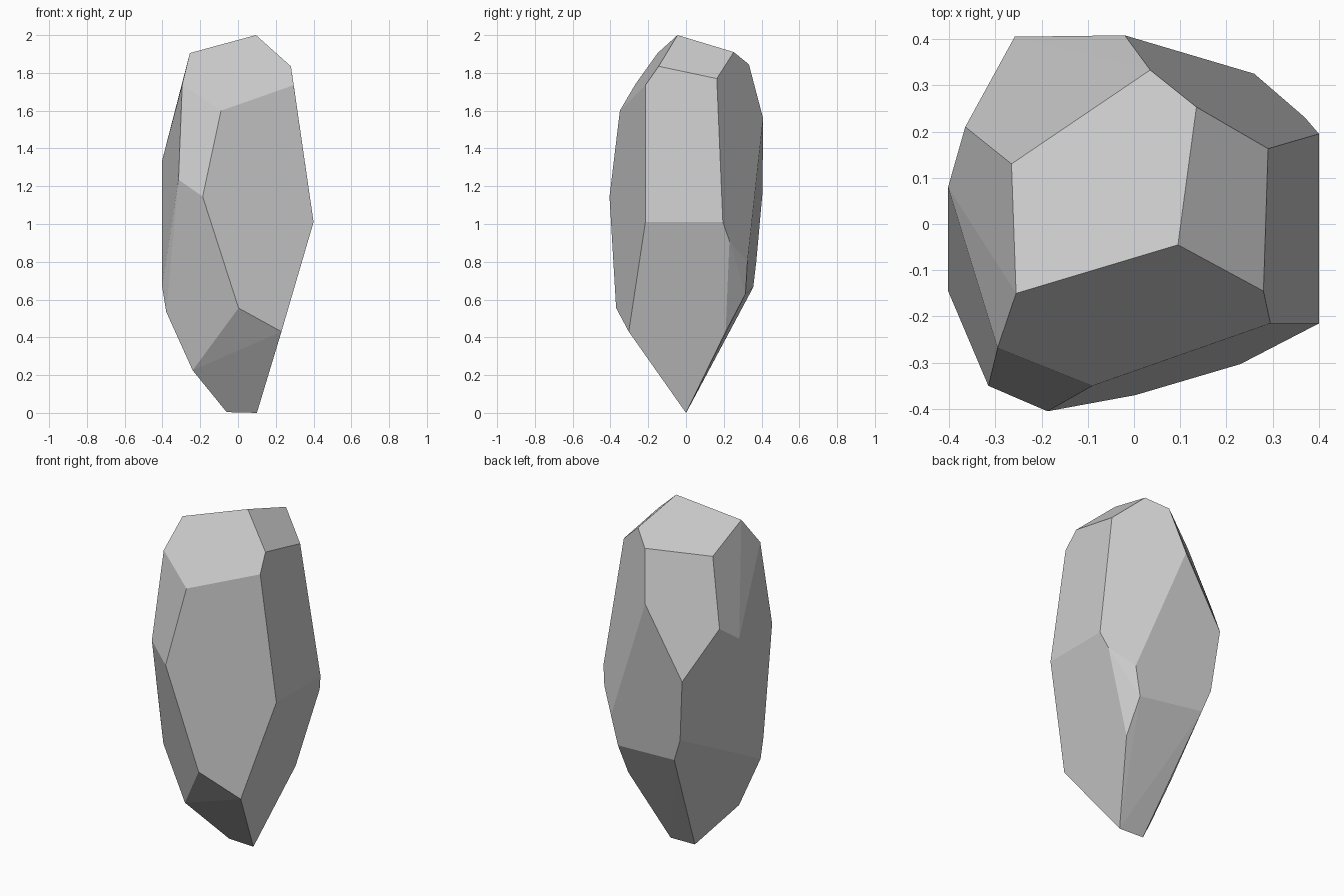
import bpy, bmesh, math

# Corner points of the faceted stone, grouped by height band
crown = [(.095, -.045, 2.0), (-.255, -.15, 1.905), (-.265, .13, 1.80), (.035, .333, 1.845),
         (.135, .253, 1.91), (.28, -.145, 1.835), (.29, .163, 1.77), (.295, -.215, 1.735),
         (-.295, -.268, 1.74), (-.09, -.35, 1.60)]
girdle = [(-.02, .408, 1.56), (-.258, .405, 1.165), (-.365, .21, 1.43), (-.402, .08, 1.335),
          (-.315, -.35, 1.235), (-.187, -.405, 1.145), (.40, .195, 1.01), (.40, -.215, 1.01),
          (-.402, -.145, .67)]
base = [(.37, .23, .91), (.26, .325, .80), (.222, .315, .63), (-.222, .372, .80),
        (-.173, .356, .665), (-.38, -.15, .535), (.003, -.37, .555), (.23, -.303, .43),
        (.228, .21, .43), (-.24, -.15, .225), (-.06, .003, .004), (.10, 0, 0)]

# Wrap the corners in a convex shell and merge coplanar triangles into facets
bm = bmesh.new()
for p in crown + girdle + base:
    bm.verts.new(p)
res = bmesh.ops.convex_hull(bm, input=bm.verts[:])
loose = [v for v in bm.verts if not v.link_faces]
bmesh.ops.delete(bm, geom=loose, context='VERTS')
bmesh.ops.dissolve_limit(bm, angle_limit=math.radians(2), verts=bm.verts[:], edges=bm.edges[:])
bmesh.ops.recalc_face_normals(bm, faces=bm.faces[:])

# Faceted stone object, flat shaded
mesh = bpy.data.meshes.new("faceted_stone")
bm.to_mesh(mesh)
bm.free()
stone = bpy.data.objects.new("faceted_stone", mesh)
bpy.context.collection.objects.link(stone)
